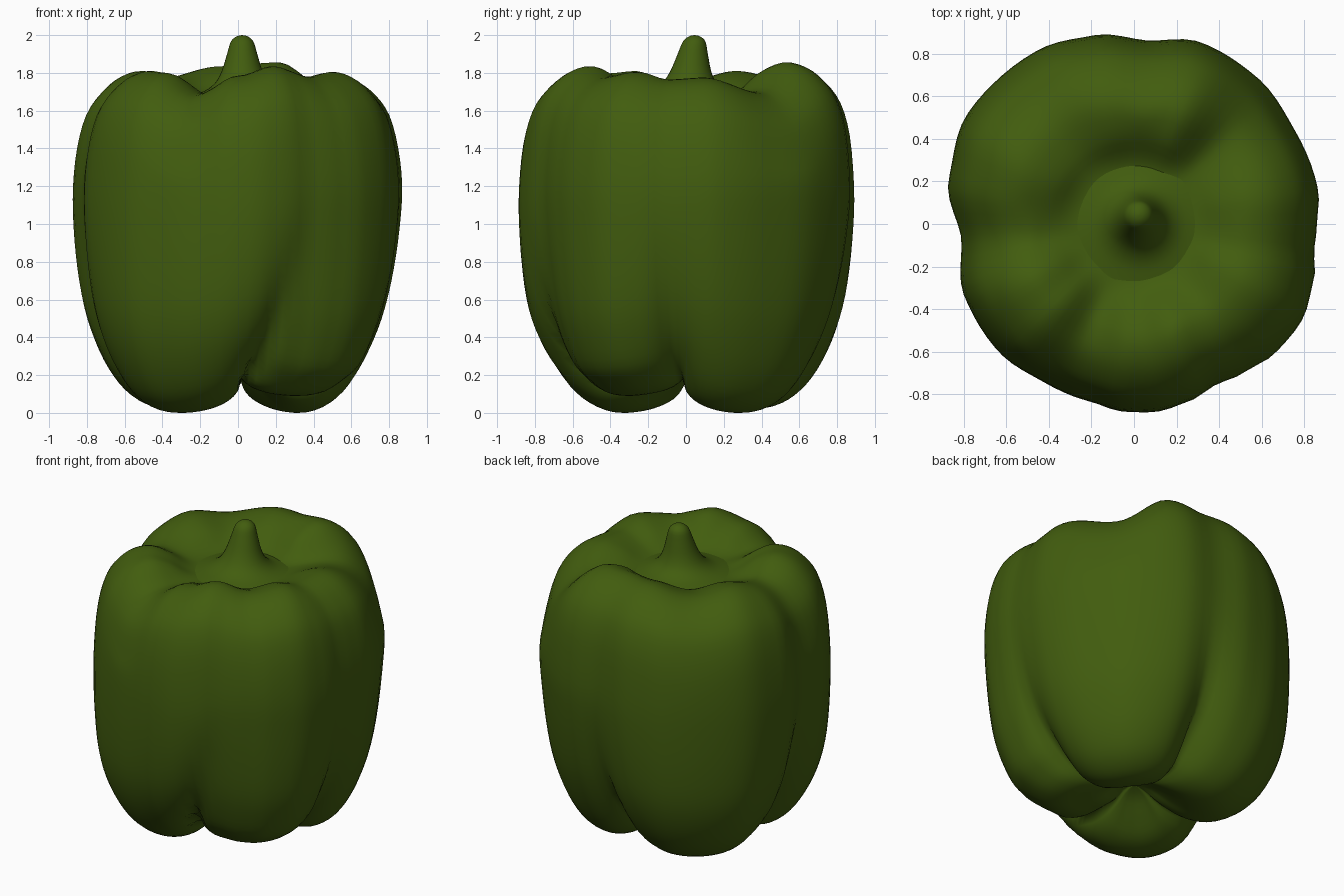
import bpy, bmesh, math

if "Cube" in bpy.data.objects:
    bpy.data.objects.remove(bpy.data.objects["Cube"])

green = bpy.data.materials.new("pepper green")
green.diffuse_color = (0.054, 0.109, 0.0045, 1)
green.use_nodes = True
green.node_tree.nodes["Principled BSDF"].inputs["Base Color"].default_value = green.diffuse_color

N = 96  # points around


def catmull(a, b, c, d, t):
    return 0.5 * (2*b + (c-a)*t + (2*a-5*b+4*c-d)*t*t + (3*b-a-3*c+d)*t**3)


def around(table, deg):
    """Smooth periodic lookup of (degrees, value) pairs."""
    n = len(table)
    deg %= 360
    i = max([k for k in range(n) if table[k][0] <= deg], default=n-1)
    a0, a1 = table[i][0], table[(i+1) % n][0]
    t = ((deg-a0) % 360) / ((a1-a0) % 360)
    t = t*t*(3-2*t)
    return table[i][1] * (1-t) + table[(i+1) % n][1] * t


def refine(pts, steps):
    """Catmull-Rom through an (r, z) profile."""
    out = []
    for i in range(len(pts)-1):
        q = [pts[max(0, i-1)], pts[i], pts[i+1], pts[min(len(pts)-1, i+2)]]
        for s in range(steps):
            out.append([catmull(*[p[k] for p in q], s/steps) for k in range(2)])
    return out + [list(pts[-1][:2])]


# outline seen from above, and height of the shoulder
RADIUS = [(0, .86), (10, .88), (30, .875), (50, .90), (70, .91), (86, .865), (102, .905),
          (118, .93), (132, .93), (147, .935), (166, .895), (185, .815), (203, .865),
          (224, .87), (240, .85), (256, .855), (267, .88), (277, .887), (287, .872),
          (297, .848), (307, .87), (318, .90), (330, .91), (343, .885), (352, .855)]
SHOULDER = [(10, 1.775), (42, 1.70), (68, 1.855), (100, 1.835), (130, 1.775), (152, 1.81),
            (187, 1.73), (210, 1.81), (225, 1.80), (247, 1.69), (270, 1.785), (290, 1.835),
            (312, 1.78), (333, 1.805), (350, 1.765)]
# valleys between the four lobes: at mid height and underneath
MID = [-8, 84, 185, 297]
LOW = [-4, 87, 181, 274]
FOOT = [0.0, 0.02, 0.0, 0.09]
FILL = [-0.025, 0.045, 0.055, 0.0]
# (lobe factor, lobe z, valley factor, valley z), belly to centre of underside
LOWER = [(1, 1.2, 1, 1.2), (.992, .98, .985, 1.0), (.97, .74, .935, .8), (.935, .53, .86, .62),
         (.88, .36, .76, .47), (.805, .21, .64, .36), (.71, .09, .52, .28), (.595, .02, .42, .23),
         (.48, 0, .33, .21), (.355, .025, .24, .205), (.23, .1, .15, .205),
         (.11, .18, .08, .21), (0, .22, 0, .22)]


def lobe(deg, shift):
    """Fullness 0..1 of the lobe here, its foot height and extra width."""
    g = [m*(1-shift) + l*shift for m, l in zip(MID, LOW)]
    for i in range(4):
        span = (g[(i+1) % 4] - g[i]) % 360
        u = ((deg-g[i]) % 360) / span
        if u < 1:
            w = max(0, 1-(2*u-1)**2)
            return w ** (.8-.35*shift), FOOT[i], FILL[i]
    return 0, 0, 0


def body_profile(deg):
    R, H = around(RADIUS, deg), around(SHOULDER, deg)
    dip = 1.675
    pts = [(0, dip), (.12, dip), (.24, dip), (.32, dip+(H-dip)*.2), (.42, dip+(H-dip)*.7),
           (.61*R, H), (.735*R, H-.025), (.84*R, H-.095), (.922*R, H-.2), (.975*R, H-.37)]
    for i, (lf, lz, vf, vz) in enumerate(LOWER):
        w, foot, fill = lobe(deg, min(1, i/7))
        rise = foot * max(0, 1-lz/.6) * (1 if lz < .1 and lf > .3 else .5)
        if lf == 0:
            rise = 0
        lf *= 1 + fill*max(0, min(1, (1.2-lz)/.8))
        pts.append((R*(vf+(lf-vf)*w), vz+(lz+rise-vz)*w))
    return refine(pts, 3)


def revolve(name, profile, n, lean=None):
    """Skin profiles placed around the z axis; first and last points are poles."""
    bm = bmesh.new()
    cols = []
    for j in range(n):
        a = 2*math.pi*j/n
        col = []
        for r, z in profile(360*j/n):
            ox, oy = lean(z) if lean else (0, 0)
            col.append(bm.verts.new((r*math.cos(a)+ox, r*math.sin(a)+oy, z)))
        cols.append(col)
    for j in range(n):
        p, q = cols[j], cols[(j+1) % n]
        for k in range(len(p)-1):
            bm.faces.new((p[k], p[k+1], q[k+1], q[k]))
    bmesh.ops.remove_doubles(bm, verts=bm.verts, dist=1e-5)
    bmesh.ops.recalc_face_normals(bm, faces=bm.faces)
    for f in bm.faces:
        f.smooth = True
    me = bpy.data.meshes.new(name)
    bm.to_mesh(me)
    bm.free()
    me.materials.append(green)
    ob = bpy.data.objects.new(name, me)
    bpy.context.collection.objects.link(ob)
    return ob


# lobed fruit
revolve("pepper_body", body_profile, N)

# flared, slightly leaning stem
STEM = [(0, 2.0), (.03, 1.993), (.06, 1.965), (.08, 1.9), (.108, 1.81), (.145, 1.745),
        (.2, 1.704), (.27, 1.682), (.33, 1.668)]
revolve("stem", lambda d: refine(STEM, 3) + [[0, 1.64]], 32,
        lambda z: (.022, .01+.035*max(0, min(1, (z-1.68)/.3))))
